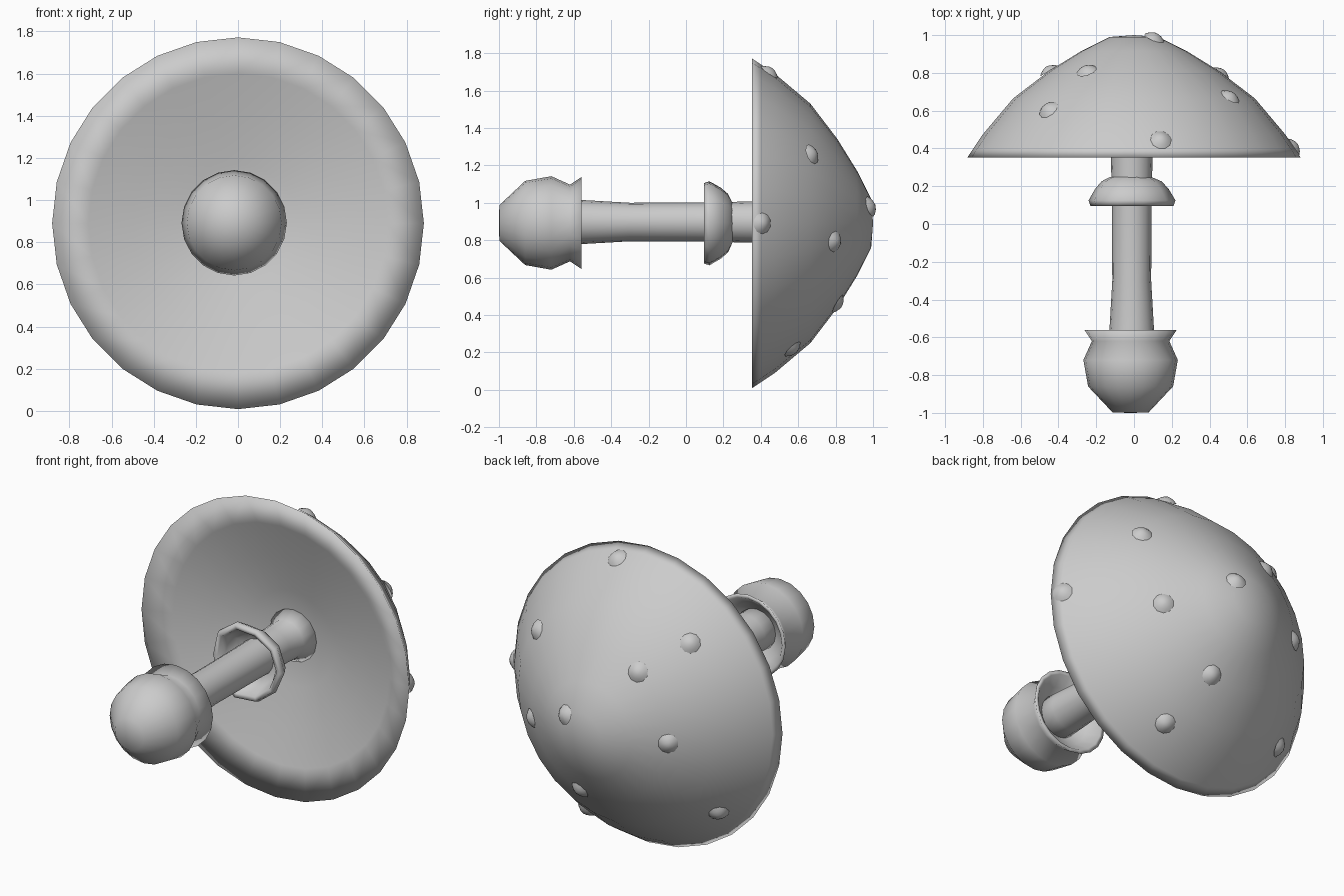
import bpy, bmesh, math
from mathutils import Vector, Matrix

if "Cube" in bpy.data.objects:
    bpy.data.objects.remove(bpy.data.objects["Cube"])

CZ = 0.89  # height of the mushroom axis, which lies along y


def lathe(name, profile, sides, cx=0.0, cz=CZ, wobble=0.0):
    """Revolve (radius, y) points about the y axis; wobble makes the lip uneven."""
    bm = bmesh.new()
    rings = []
    for r, y in profile:
        if r == 0:
            rings.append([bm.verts.new((cx, y, cz))] * sides)
            continue
        ring = []
        for i in range(sides):
            a = 2 * math.pi * i / sides
            k = 1 + wobble * math.sin(3 * a + 1) * (r > 0.15)
            ring.append(bm.verts.new((cx + r * k * math.cos(a), y, cz + r * k * math.sin(a))))
        rings.append(ring)
    for p, q in zip(rings, rings[1:]):
        for i in range(sides):
            j = (i + 1) % sides
            bm.faces.new(dict.fromkeys((p[i], p[j], q[j], q[i])))
    bmesh.ops.recalc_face_normals(bm, faces=bm.faces)
    me = bpy.data.meshes.new(name)
    bm.to_mesh(me)
    bm.free()
    me.shade_smooth()
    ob = bpy.data.objects.new(name, me)
    bpy.context.collection.objects.link(ob)
    return ob


# Cap: domed outside, sharp rim, hollow underside
OUTER = [(0, 1.0), (0.13, 0.99), (0.28, 0.915), (0.45, 0.81), (0.64, 0.665),
         (0.80, 0.475), (0.85, 0.40), (0.882, 0.352)]
INNER = [(0.71, 0.405), (0.50, 0.46), (0.28, 0.515), (0.16, 0.535), (0, 0.54)]
lathe("cap", OUTER + INNER, 28)

# Stem, slightly waisted, flaring into the cap
lathe("stem", [(0, -0.75), (0.125, -0.70), (0.118, -0.56), (0.103, -0.3), (0.105, 0.1),
               (0.11, 0.35), (0.115, 0.47), (0.16, 0.545), (0, 0.57)], 16, -0.012, 0.897)

# Skirt: flared collar, open towards the base
lathe("skirt", [(0.108, 0.25), (0.16, 0.225), (0.195, 0.185), (0.23, 0.125), (0.22, 0.095),
                (0.195, 0.10), (0.175, 0.15), (0.145, 0.19), (0.10, 0.20)],
      10, -0.018, 0.893, 0.04)

# Bulb: rounded base with a flared open lip around the stem
lathe("bulb", [(0, -1.0), (0.095, -0.998), (0.225, -0.86), (0.25, -0.72), (0.205, -0.62),
               (0.245, -0.56), (0.222, -0.56), (0.17, -0.62), (0.10, -0.66)], 20, -0.018, 0.892)


def cap_point(r):
    """Point height y and outward slope of the cap surface at radius r."""
    for (r0, y0), (r1, y1) in zip(OUTER, OUTER[1:]):
        if r <= r1:
            t = (r - r0) / (r1 - r0)
            return y0 + t * (y1 - y0), Vector((y0 - y1, r1 - r0)).normalized()


# Warts scattered over the cap: (angle in degrees, radius on cap)
warts = [(36, 0.63), (-12, 0.47), (-73, 0.45), (-69, 0.72), (180, 0.45), (124, 0.45),
         (131, 0.69), (80, 0.82), (40, 0.14), (0, 0.845), (220, 0.76)]
for n, (deg, r) in enumerate(warts):
    y, slope = cap_point(r)
    a = math.radians(deg)
    normal = Vector((slope[0] * math.cos(a), slope[1], slope[0] * math.sin(a)))
    pos = Vector((r * math.cos(a), y, CZ + r * math.sin(a)))
    rot = normal.to_track_quat('Z', 'Y').to_matrix().to_4x4()
    bm = bmesh.new()
    bmesh.ops.create_icosphere(bm, subdivisions=2, radius=1)
    # keep only the raised half
    low = [v for v in bm.verts if v.co.z < -0.3]
    bmesh.ops.delete(bm, geom=low, context='VERTS')
    # pinch towards the top so each wart blends into the cap
    for v in bm.verts:
        v.co.xy *= 1.25 - 0.5 * max(v.co.z, 0)
    bm.transform(Matrix.Translation(pos) @ rot @ Matrix.Diagonal((0.045, 0.045, 0.028, 1)))
    me = bpy.data.meshes.new("wart")
    bm.to_mesh(me)
    bm.free()
    me.shade_smooth()
    bpy.context.collection.objects.link(bpy.data.objects.new(f"wart_{n + 1}", me))
